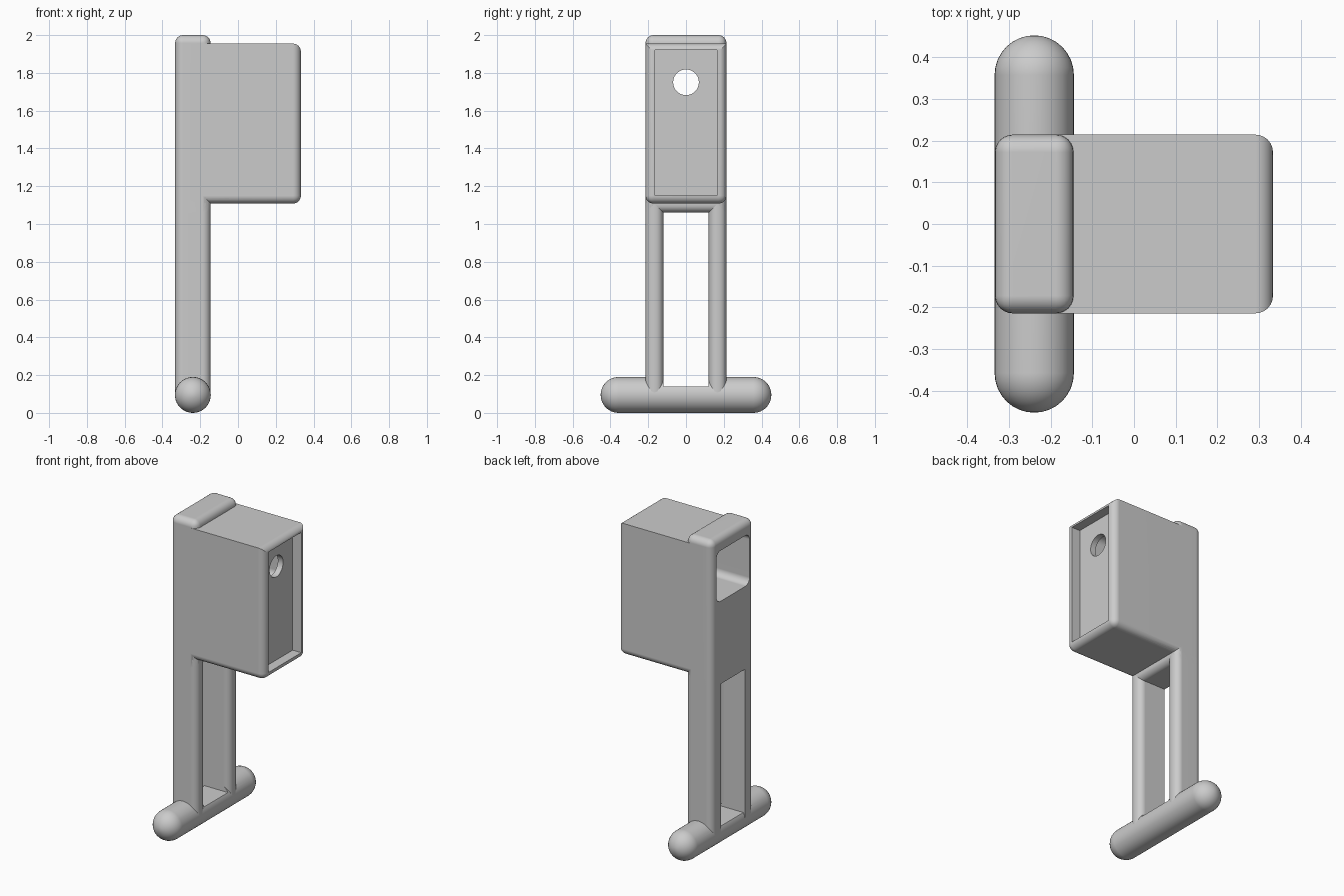
import bpy, bmesh, math
from mathutils import Matrix, Vector

if "Cube" in bpy.data.objects:
    bpy.data.objects.remove(bpy.data.objects["Cube"])

GREY = (0.6, 0.6, 0.6, 1.0)
mat = bpy.data.materials.new("plain_grey")
mat.use_nodes = True
mat.diffuse_color = GREY
mat.node_tree.nodes["Principled BSDF"].inputs["Base Color"].default_value = GREY

# Shared dimensions
POST_X0, POST_X1 = -0.333, -0.145
HALF_Y = 0.214
GAP_Y, GAP_Z0, GAP_Z1 = 0.12, 0.14, 1.06
FILLET = 0.042


def finish(bm, name):
    bmesh.ops.recalc_face_normals(bm, faces=bm.faces[:])
    mesh = bpy.data.meshes.new(name)
    bm.to_mesh(mesh)
    bm.free()
    obj = bpy.data.objects.new(name, mesh)
    bpy.context.collection.objects.link(obj)
    return obj


def block(name, lo, hi, rounded=None, radius=FILLET):
    """Box between two corners; rounded(mid, dir) picks the edges to fillet.
    mid holds -1, 0 or 1 per axis, so 0 marks the axis the edge runs along."""
    lo, hi = Vector(lo), Vector(hi)
    bm = bmesh.new()
    bmesh.ops.create_cube(bm, size=2)
    if rounded:
        picked = [e for e in bm.edges
                  if rounded(*[round((e.verts[0].co[i] + e.verts[1].co[i]) / 2) for i in range(3)])]
    for v in bm.verts:
        v.co = [(lo[i] + hi[i]) / 2 + v.co[i] * (hi[i] - lo[i]) / 2 for i in range(3)]
    if rounded:
        bmesh.ops.bevel(bm, geom=picked, offset=radius, segments=6, profile=0.5,
                        affect='EDGES', clamp_overlap=True)
    return finish(bm, name)


def combine(obj, tools):
    """Run booleans in order, bake the result and drop the tool objects."""
    for tool, operation in tools:
        mod = obj.modifiers.new(tool.name, 'BOOLEAN')
        mod.operation, mod.object, mod.solver = operation, tool, 'EXACT'
        tool.hide_render = True
    graph = bpy.context.evaluated_depsgraph_get()
    baked = bpy.data.meshes.new_from_object(obj.evaluated_get(graph))
    obj.modifiers.clear()
    obj.data = baked
    for tool, _ in tools:
        bpy.data.objects.remove(tool)


# Upper post with rounded cap, joined to the box housing
housing = block("housing", (POST_X0, -HALF_Y, GAP_Z1), (POST_X1, HALF_Y, 2.0),
                lambda x, y, z: z == 0 or z == 1 or (x == 1 and z == -1))
box = block("box", (-0.24, -HALF_Y, 1.108), (0.333, HALF_Y, 1.955),
            lambda x, y, z: x == 1 or (x == 0 and z == -1))

# Rear pocket, front recess and the round hole linking them
pocket = block("pocket_cutter", (-0.5, -0.168, 1.59), (0.235, 0.168, 1.915),
               lambda x, y, z: x == 0)
recess = block("recess_cutter", (0.272, -0.165, 1.15), (0.5, 0.165, 1.92))
bm = bmesh.new()
bmesh.ops.create_cone(bm, cap_ends=True, segments=40, radius1=0.068, radius2=0.068, depth=0.2,
                      matrix=Matrix.Translation((0.25, 0, 1.75)) @ Matrix.Rotation(math.pi / 2, 4, 'Y'))
hole = finish(bm, "hole_cutter")
combine(housing, [(box, 'UNION'), (pocket, 'DIFFERENCE'),
                  (recess, 'DIFFERENCE'), (hole, 'DIFFERENCE')])

# Two legs, rounded everywhere but the inner rear edge
parts = [housing]
for side, name in ((1, "left_leg"), (-1, "right_leg")):
    ya, yb = sorted((side * GAP_Y, side * HALF_Y))
    parts.append(block(name, (POST_X0, ya, 0.1), (POST_X1, yb, 1.11),
                       lambda x, y, z: z == 0 and (x == 1 or y == side)))

# Capsule foot, flattened between the legs
radius, half = 0.095, 0.357
centre = Vector((-0.239, 0, radius))
bm = bmesh.new()
profile = []
for end in (-1, 1):
    for i in range(9):
        a = math.pi / 2 * (i / 8 if end > 0 else i / 8 - 1)
        profile.append(bm.verts.new(centre + Vector((radius * math.cos(a), end * half + radius * math.sin(a), 0))))
edges = [bm.edges.new(pair) for pair in zip(profile, profile[1:])]
bmesh.ops.spin(bm, geom=profile + edges, cent=centre, axis=(0, 1, 0),
               angle=2 * math.pi, steps=40)
bmesh.ops.remove_doubles(bm, verts=bm.verts[:], dist=0.0005)
foot = finish(bm, "foot")
gap = block("gap_cutter", (-0.5, -GAP_Y, GAP_Z0), (0.1, GAP_Y, GAP_Z1))
combine(foot, [(gap, 'DIFFERENCE')])
parts.append(foot)

# Colour and shading
for obj in parts:
    obj.data.materials.clear()
    obj.data.materials.append(mat)
    bpy.ops.object.select_all(action='DESELECT')
    obj.select_set(True)
    bpy.context.view_layer.objects.active = obj
    bpy.ops.object.shade_smooth_by_angle(angle=math.radians(30))
    normals = obj.modifiers.new("even_normals", 'WEIGHTED_NORMAL')
    normals.keep_sharp = True
